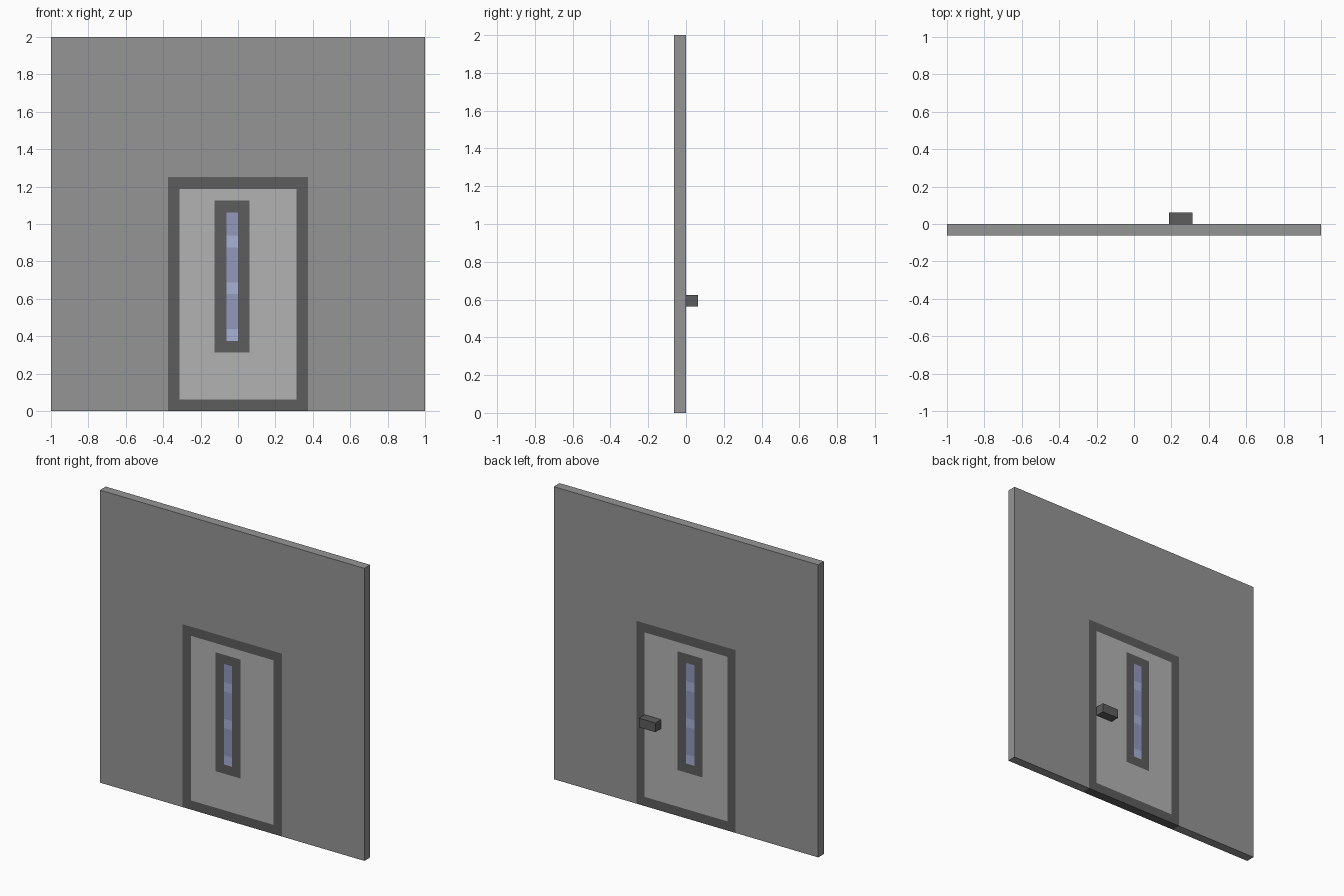
import bpy, bmesh

if "Cube" in bpy.data.objects:
    bpy.data.objects.remove(bpy.data.objects["Cube"])

U = 1 / 16          # block size: every part sits on this grid


def material(name, rgb):
    m = bpy.data.materials.new(name)
    m.diffuse_color = (*rgb, 1)
    m.use_nodes = True
    m.node_tree.nodes["Principled BSDF"].inputs["Base Color"].default_value = m.diffuse_color
    return m


WALL = material("wall_grey", (0.30, 0.30, 0.30))
FRAME = material("frame_dark_grey", (0.11, 0.11, 0.11))
PANEL = material("panel_light_grey", (0.45, 0.45, 0.45))
GLASS = material("glass_blue", (0.29, 0.32, 0.50))
GLINT = material("glass_light_blue", (0.38, 0.44, 0.68))


def finish(bm, name, mat):
    bmesh.ops.recalc_face_normals(bm, faces=bm.faces)
    mesh = bpy.data.meshes.new(name)
    bm.to_mesh(mesh)
    bm.free()
    mesh.materials.append(mat)
    obj = bpy.data.objects.new(name, mesh)
    bpy.context.collection.objects.link(obj)
    return obj


def slab(name, outline, mat, y0=-1, y1=0):
    """Extrude an x-z outline (in blocks) between two depths."""
    bm = bmesh.new()
    face = bm.faces.new([bm.verts.new((x * U, y0 * U, z * U)) for x, z in outline])
    ext = bmesh.ops.extrude_face_region(bm, geom=[face], use_keep_orig=True)["geom"]
    bmesh.ops.translate(bm, vec=(0, (y1 - y0) * U, 0),
                        verts=[v for v in ext if isinstance(v, bmesh.types.BMVert)])
    return finish(bm, name, mat)


def corners(x0, z0, x1, z1):
    return [(x0, z0), (x1, z0), (x1, z1), (x0, z1)]


def ring(name, outer, inner, mat, y0=-1, y1=0):
    """Rectangular slab with a rectangular opening."""
    bm = bmesh.new()
    loops = [[bm.verts.new((x * U, y * U, z * U)) for x, z in corners(*rect)]
             for rect, y in ((outer, y0), (outer, y1), (inner, y1), (inner, y0))]
    for a, b in zip(loops, loops[1:] + loops[:1]):
        for i in range(4):
            j = (i + 1) % 4
            bm.faces.new((a[i], a[j], b[j], b[i]))
    return finish(bm, name, mat)


door = (-6, 0, 6, 20)
leaf = (-5, 1, 5, 19)
window = (-2, 5, 1, 18)
pane = (-1, 6, 0, 17)

# wall around the doorway
slab("wall", [(-16, 0), (-6, 0), (-6, 20), (6, 20), (6, 0), (16, 0), (16, 32), (-16, 32)], WALL)

# nested door parts
ring("door_frame", door, leaf, FRAME)
ring("door_panel", leaf, window, PANEL)
ring("window_frame", window, pane, FRAME)

# glass column with lighter bands
levels = [6, 7, 10, 11, 14, 15, 17]
for i, (z0, z1) in enumerate(zip(levels, levels[1:])):
    light = i % 2 == 0
    slab(f"{'glass_glint' if light else 'glass'}_{i}",
         corners(pane[0], z0, pane[2], z1), GLINT if light else GLASS)

# handle on the rear side
slab("door_handle", corners(3, 9, 5, 10), FRAME, 0, 1)
